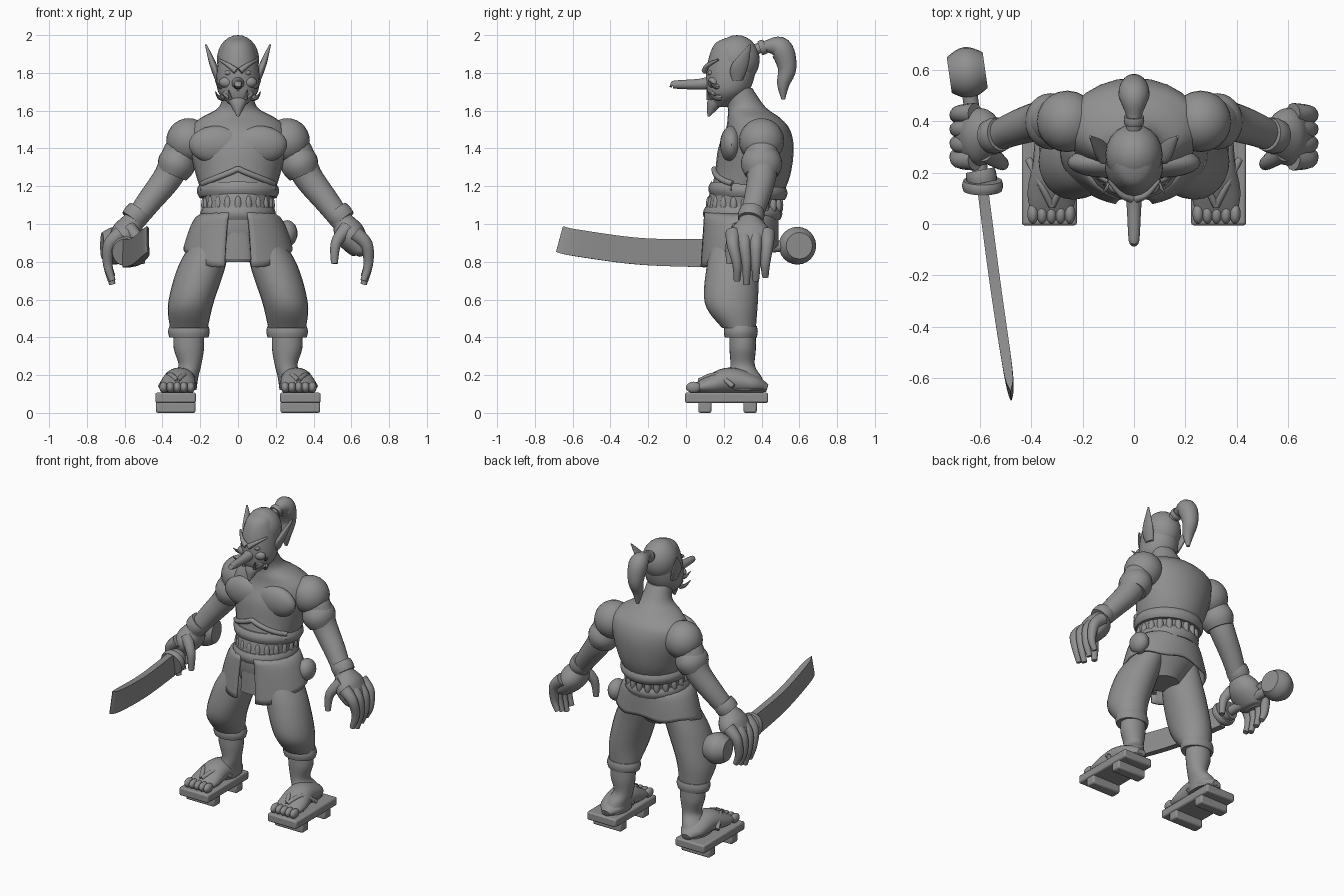
import bpy, bmesh, math
from mathutils import Vector, Matrix

default_cube = bpy.data.objects.get("Cube")
if default_cube:
    bpy.data.objects.remove(default_cube, do_unlink=True)

AXIS_X, AXIS_Y, AXIS_Z = Matrix.Identity(3)

# One clay grey for the whole figure
clay = bpy.data.materials.new("clay grey")
clay.use_nodes = True
clay.diffuse_color = (.28, .28, .28, 1)
clay.node_tree.nodes["Principled BSDF"].inputs["Base Color"].default_value = clay.diffuse_color


def finish(name, bm, mirror=False, bevel=0, thickness=0):
    """Turn a bmesh into a shaded object with its modifiers."""
    bmesh.ops.recalc_face_normals(bm, faces=bm.faces)
    mesh = bpy.data.meshes.new(name)
    bm.to_mesh(mesh)
    bm.free()
    mesh.materials.append(clay)
    obj = bpy.data.objects.new(name, mesh)
    bpy.context.collection.objects.link(obj)
    bpy.ops.object.select_all(action='DESELECT')
    obj.select_set(True)
    bpy.context.view_layer.objects.active = obj
    bpy.ops.object.shade_smooth_by_angle(angle=math.radians(40))
    if thickness:
        obj.modifiers.new("Thickness", 'SOLIDIFY').thickness = thickness
    if bevel:
        rounding = obj.modifiers.new("Rounding", 'BEVEL')
        rounding.width = bevel
        rounding.segments = 2
    if mirror:
        obj.modifiers.new("Mirror", 'MIRROR')


def spline(rows, steps):
    """Smooth interpolation through the given stations."""
    result = []
    last = len(rows) - 1
    for i in range(last):
        start, end = rows[i], rows[i + 1]
        leave = (end - rows[max(i - 1, 0)]) / 2
        arrive = (rows[min(i + 2, last)] - start) / 2
        for k in range(steps):
            t = k / steps
            blend = t * t * (3 - 2 * t)
            result.append(start * (1 - blend) + end * blend
                          + leave * (t * (1 - t) ** 2) - arrive * (t * t * (1 - t)))
    return result + [rows[last]]


def loft(name, stations, ref=AXIS_Y, flat=False, steps=6, sides=24, phase=0, mirror=False):
    """Skin elliptical rings ([x], y, z, radius, second radius) along a path."""
    rows = spline([Vector(s if len(s) == 5 else (0, *s)) for s in stations], steps)
    centres = [Vector(row[:3]) for row in rows]
    bm = bmesh.new()
    rings = []
    for i, row in enumerate(rows):
        ahead = centres[min(i + 1, len(rows) - 1)] - centres[max(i - 1, 0)]
        tangent = AXIS_Z if flat else ahead.normalized()
        u = ref.cross(tangent).normalized()
        v = tangent.cross(u)
        ring = []
        for k in range(sides):
            angle = math.tau * k / sides + phase
            across = u * max(row[3], .001) * math.cos(angle)
            along = v * max(row[4], .001) * math.sin(angle)
            ring.append(bm.verts.new(centres[i] + across + along))
        rings.append(ring)
    for low, high in zip(rings, rings[1:]):
        for k in range(sides):
            n = (k + 1) % sides
            bm.faces.new((low[k], low[n], high[n], high[k]))
    bm.faces.new(rings[0])
    bm.faces.new(rings[-1])
    finish(name, bm, mirror)


def strand(name, points, start, end, **options):
    """A round tube whose radius runs evenly from start to end."""
    stations = []
    for i, point in enumerate(points):
        radius = start + (end - start) * i / (len(points) - 1)
        stations.append((*point, radius, radius))
    loft(name, stations, **options)


def hoop(name, start, end, rx, ry, roundness=.06, **options):
    """A short rounded band between two centres."""
    stations = []
    for k in range(5):
        bulge = 1 - roundness + roundness * math.sin(math.pi * k / 4)
        stations.append((*Vector(start).lerp(Vector(end), k / 4), rx * bulge, ry * bulge))
    loft(name, stations, steps=2, **options)


def blob(name, centre, radii, mirror=False):
    bm = bmesh.new()
    place = Matrix.LocRotScale(Vector(centre), None, Vector(radii))
    bmesh.ops.create_uvsphere(bm, u_segments=20, v_segments=14, radius=1, matrix=place)
    finish(name, bm, mirror)


def box(name, centre, size, bevel, mirror=False):
    bm = bmesh.new()
    bmesh.ops.create_cube(bm, size=1, matrix=Matrix.LocRotScale(Vector(centre), None, Vector(size)))
    finish(name, bm, mirror, bevel)


# Trunk, from neck to pelvis
loft("torso", [(.27, 1.72, .08, .08), (.32, 1.62, .1, .1), (.36, 1.56, .2, .14), (.38, 1.5, .26, .17),
               (.37, 1.4, .26, .2), (.35, 1.25, .22, .2), (.3, 1.1, .18, .19), (.29, .95, .21, .18),
               (.27, .8, .1, .1)], flat=True)
blob("chest_muscles", (.11, .24, 1.42), (.15, .06, .1), mirror=True)
blob("shoulders", (.26, .4, 1.44), (.12, .12, .12), mirror=True)

# Arms with wrapped elbows and wrist cuffs
strand("arms", [(.2, .4, 1.44), (.3, .4, 1.39), (.37, .4, 1.25), (.47, .37, 1.12), (.56, .33, 1)],
       start=.1, end=.055, mirror=True)
hoop("elbow_wraps", (.3, .4, 1.38), (.35, .4, 1.26), rx=.1, ry=.11, roundness=.2, mirror=True)
hoop("wrist_cuffs", (.52, .35, 1.07), (.56, .34, 1.02), rx=.07, ry=.07, mirror=True)

# Hands with curled fingers
loft("palms", [(.55, .34, 1.03, .05, .05), (.59, .34, .95, .08, .11), (.65, .34, .86, .055, .1),
               (.66, .34, .83, .02, .06)], mirror=True)
for i in range(4):
    y = .25 + .06 * i
    tip_y = .27 + .05 * i
    tip = .68 + .02 * abs(i - 1)
    strand("fingers", [(.62, y, .95), (.68, y, .89), (.69, tip_y, .79), (.665, tip_y, tip)],
           start=.042, end=.017, sides=12, mirror=True)
strand("thumbs", [(.58, .28, .98), (.52, .24, .9), (.51, .23, .79)],
       start=.04, end=.018, sides=12, mirror=True)

# Baggy trousers, gathered below the knee
loft("trousers", [(.13, .28, .94, .09, .13), (.19, .25, .78, .125, .14), (.25, .24, .58, .12, .14),
                  (.26, .28, .45, .1, .09)], flat=True, mirror=True)
hoop("trouser_cuffs", (.26, .29, .46), (.26, .29, .4), rx=.11, ry=.09, mirror=True)
loft("shins", [(.26, .3, .42, .08, .07), (.26, .3, .34, .08, .07), (.255, .3, .25, .06, .065),
               (.28, .31, .19, .07, .09), (.3, .31, .12, .08, .12)], flat=True, mirror=True)

# Feet, toes and sandals
loft("feet", [(.3, .43, .13, .03, .02), (.3, .36, .15, .08, .05), (.31, .23, .17, .085, .07),
              (.32, .12, .145, .095, .05), (.32, .04, .13, .08, .02)], ref=AXIS_Z, mirror=True)
for i in range(5):
    blob("toes", (.25 + .036 * i, .04, .135), (.022, .04, .03), mirror=True)
for x in (.23, .41):
    strand("sandal_straps", [(.32, .07, .17), ((x + .32) / 2, .16, .2), (x, .25, .14)],
           start=.014, end=.014, sides=10, mirror=True)
box("sandal_boards", (.33, .215, .08), (.215, .44, .055), bevel=.01, mirror=True)
for y in (.1, .34):
    box("sandal_teeth", (.33, y, .03), (.21, .07, .06), bevel=.01, mirror=True)

# Skirt sheet, open at the front and longest beside the opening
bm = bmesh.new()
columns = []
gap = .25
spans, drops = 48, 8
for k in range(spans + 1):
    angle = gap + (math.tau - 2 * gap) * k / spans
    facing = max(0, math.cos(angle))
    hem = .88 - .11 * facing + .01 * math.cos(6 * angle)
    column = []
    for row in range(drops + 1):
        t = row / drops
        wide = .19 + .1 * math.sqrt(t)
        deep = .2 + .02 * t * (1 + math.cos(angle)) / 2
        column.append(bm.verts.new((wide * math.sin(angle), .29 - deep * math.cos(angle),
                                    1.06 + (hem - 1.06) * t)))
    columns.append(column)
for left, right in zip(columns, columns[1:]):
    for row in range(drops):
        bm.faces.new((left[row], right[row], right[row + 1], left[row + 1]))
finish("skirt", bm, thickness=.014)
loft("loincloth", [(.14, 1.03, .05, .03), (.13, .95, .06, .02), (.13, .81, .07, .02)], flat=True)
blob("hip_pouch", (.26, .36, .95), (.055, .07, .07))

# Belt, gathered cloth, chest sash and crossing tunic folds
hoop("belt", (0, .3, 1.09), (0, .3, 1.02), rx=.2, ry=.21)
gathers = 20
for k in range(gathers):
    angle = math.tau * k / gathers
    blob("waist_gather", (.175 * math.cos(angle), .31 + .185 * math.sin(angle), 1.1), (.02, .02, .05))
hoop("sash", (0, .325, 1.14), (0, .33, 1.21), rx=.218, ry=.21)
for name, rise in (("tunic_upper_fold", .09), ("tunic_lower_fold", -.07)):
    path = []
    for k in range(-6, 7):
        sweep = k / 7
        path.append((.22 * sweep, .35 - .2 * math.sqrt(1 - sweep ** 2), 1.2 + rise * (1 - abs(sweep))))
    strand(name, path, start=.016, end=.016, ref=AXIS_Z, sides=10)

# Head, hair and ponytail
loft("head", [(.26, 1.99, .03, .03), (.25, 1.95, .08, .1), (.24, 1.83, .11, .13), (.22, 1.7, .105, .11),
              (.18, 1.62, .03, .04)], flat=True)
blob("hair", (0, .27, 1.87), (.112, .12, .13))
loft("ponytail", [(.36, 1.92, .03, .03), (.42, 1.94, .03, .03), (.5, 1.93, .06, .06),
                  (.535, 1.83, .05, .05), (.515, 1.74, .033, .035), (.515, 1.66, .01, .01)], ref=AXIS_X)
hoop("hair_tie", (0, .39, 1.93), (0, .42, 1.94), rx=.04, ry=.04, ref=AXIS_X)

# Face: ears, long nose, scowl, snarl, fangs and beard
loft("ears", [(.1, .27, 1.76, .02, .03), (.13, .285, 1.84, .02, .045), (.17, .34, 1.95, .005, .005)],
     flat=True, mirror=True)
strand("nose", [(0, .14, 1.75), (0, .07, 1.74), (0, -.06, 1.738), (0, -.07, 1.735)],
       start=.036, end=.014, ref=AXIS_X)
strand("brows", [(.01, .1, 1.81), (.05, .115, 1.84), (.1, .17, 1.87)], start=.018, end=.006,
       ref=AXIS_Z, sides=10, mirror=True)
blob("eyes", (.05, .135, 1.8), (.02, .02, .015), mirror=True)
blob("cheeks", (.06, .145, 1.75), (.04, .03, .03), mirror=True)
strand("snarling_lips", [(0, .12, 1.71), (.07, .15, 1.69), (0, .13, 1.65)], start=.014, end=.012,
       sides=10, mirror=True)
strand("fangs", [(.04, .12, 1.66), (.05, .11, 1.71)], start=.011, end=.002, sides=8, mirror=True)
for z in (1.67, 1.73):
    strand("cheek_tufts", [(.08, .18, z), (.1, .15, z), (.12, .12, z + .03)], start=.02, end=.002,
           ref=AXIS_Z, sides=8, mirror=True)
loft("beard", [(.17, 1.67, .055, .05), (.15, 1.63, .04, .04), (.12, 1.57, .006, .006)], flat=True)

# Sword: round pommel, grip, guard and curved blade
hoop("sword_pommel", (-.72, .58, .885), (-.58, .6, .885), rx=.1, ry=.1, roundness=.3)
strand("sword_grip", [(-.65, .58, .89), (-.59, .14, .85)], start=.03, end=.03, ref=AXIS_Z)
hoop("sword_guard", (-.59, .17, .86), (-.59, .13, .85), rx=.08, ry=.08, ref=AXIS_Z)
hoop("guard_collar", (-.6, .21, .86), (-.59, .16, .86), rx=.06, ry=.06, ref=AXIS_Z)
loft("sword_blade", [(-.59, .14, .845, .03, .105), (-.54, -.24, .855, .03, .1), (-.49, -.58, .9, .025, .1),
                     (-.48, -.67, .92, .002, .1)], ref=AXIS_Z, sides=4, phase=math.pi / 4)
